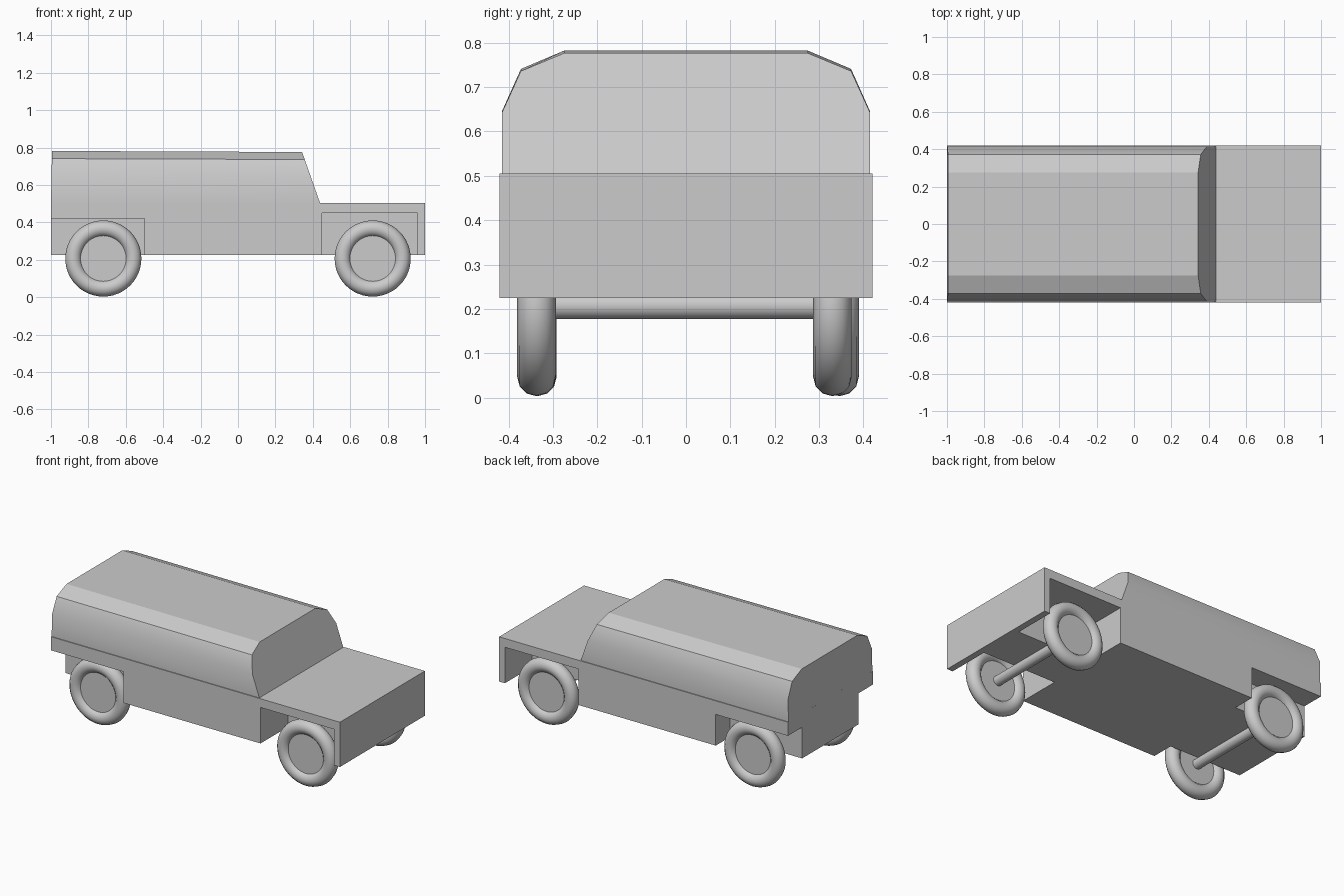
import bpy, bmesh, math
from mathutils import Matrix

if "Cube" in bpy.data.objects:
    bpy.data.objects.remove(bpy.data.objects["Cube"])


def add_mesh(name, bm):
    bmesh.ops.recalc_face_normals(bm, faces=bm.faces[:])
    me = bpy.data.meshes.new(name)
    bm.to_mesh(me)
    bm.free()
    ob = bpy.data.objects.new(name, me)
    bpy.context.collection.objects.link(ob)
    return ob


def boxes(name, extents):
    bm = bmesh.new()
    for x0, x1, y0, y1, z0, z1 in extents:
        m = Matrix.Translation(((x0 + x1) / 2, (y0 + y1) / 2, (z0 + z1) / 2))
        m = m @ Matrix.Diagonal((x1 - x0, y1 - y0, z1 - z0, 1))
        bmesh.ops.create_cube(bm, size=1, matrix=m)
    return add_mesh(name, bm)


def smooth(ob, angle=40):
    bpy.ops.object.select_all(action='DESELECT')
    ob.select_set(True)
    bpy.context.view_layer.objects.active = ob
    bpy.ops.object.shade_smooth_by_angle(angle=math.radians(angle))


def cylinder(name, r, length, loc, sides):
    bpy.ops.mesh.primitive_cylinder_add(vertices=sides, radius=r, depth=length,
                                        location=loc, rotation=(math.pi / 2, 0, 0))
    ob = bpy.context.object
    ob.name = name
    smooth(ob)


# Lower body with wheel wells cut out (front wells are deeper)
body = boxes("lower_body", [(-1, 1, -0.42, 0.42, 0.225, 0.505)])
wells = []
for x0, x1, inner, top in ((0.45, 0.96, 0.15, 0.45), (-1.1, -0.5, 0.28, 0.42)):
    wells += [(x0, x1, inner, 0.6, 0.1, top), (x0, x1, -0.6, -inner, 0.1, top)]
cutter = boxes("wheel_well_cutter", wells)
cutter.hide_render = True
mod = body.modifiers.new("wells", 'BOOLEAN')
mod.operation = 'DIFFERENCE'
mod.solver = 'EXACT'
mod.object = cutter
bpy.context.view_layer.objects.active = body
bpy.ops.object.modifier_apply(modifier=mod.name)
bpy.data.objects.remove(cutter)

# Cabin: half section mirrored, lofted from the tail to the sloping windscreen
half = [(0.415, 0.50), (0.415, 0.645), (0.372, 0.741), (0.275, 0.782)]
section = half + [(-y, z) for y, z in reversed(half)]
bm = bmesh.new()
rear = [bm.verts.new((-1 + 0.02 * (z - 0.5), y, z)) for y, z in section]
front = [bm.verts.new((0.44 - 0.345 * (z - 0.5), y, 0.5 + (z - 0.5) * 0.98))
         for y, z in section]
bm.faces.new(rear)
bm.faces.new(front)
n = len(section)
for i in range(n):
    j = (i + 1) % n
    f = bm.faces.new((rear[i], rear[j], front[j], front[i]))
    f.smooth = i in (0, 1, 5, 6)
add_mesh("cabin", bm)

# Wheels: tyre, hub disc, and an axle per pair
for end, x, y_left, y_right in (("front", 0.72, -0.337, 0.33),
                                ("rear", -0.72, -0.335, 0.346)):
    for side, y in (("left", y_left), ("right", y_right)):
        bpy.ops.mesh.primitive_torus_add(major_radius=0.16, minor_radius=0.0435,
                                         major_segments=48, minor_segments=12,
                                         location=(x, y, 0.207),
                                         rotation=(math.pi / 2, 0, 0))
        tyre = bpy.context.object
        tyre.name = f"{end}_{side}_tyre"
        smooth(tyre)
        cylinder(f"{end}_{side}_hub", 0.125, 0.04, (x, y, 0.207), 32)
    cylinder(f"{end}_axle", 0.03, y_right - y_left,
             (x, (y_left + y_right) / 2, 0.207), 32)
